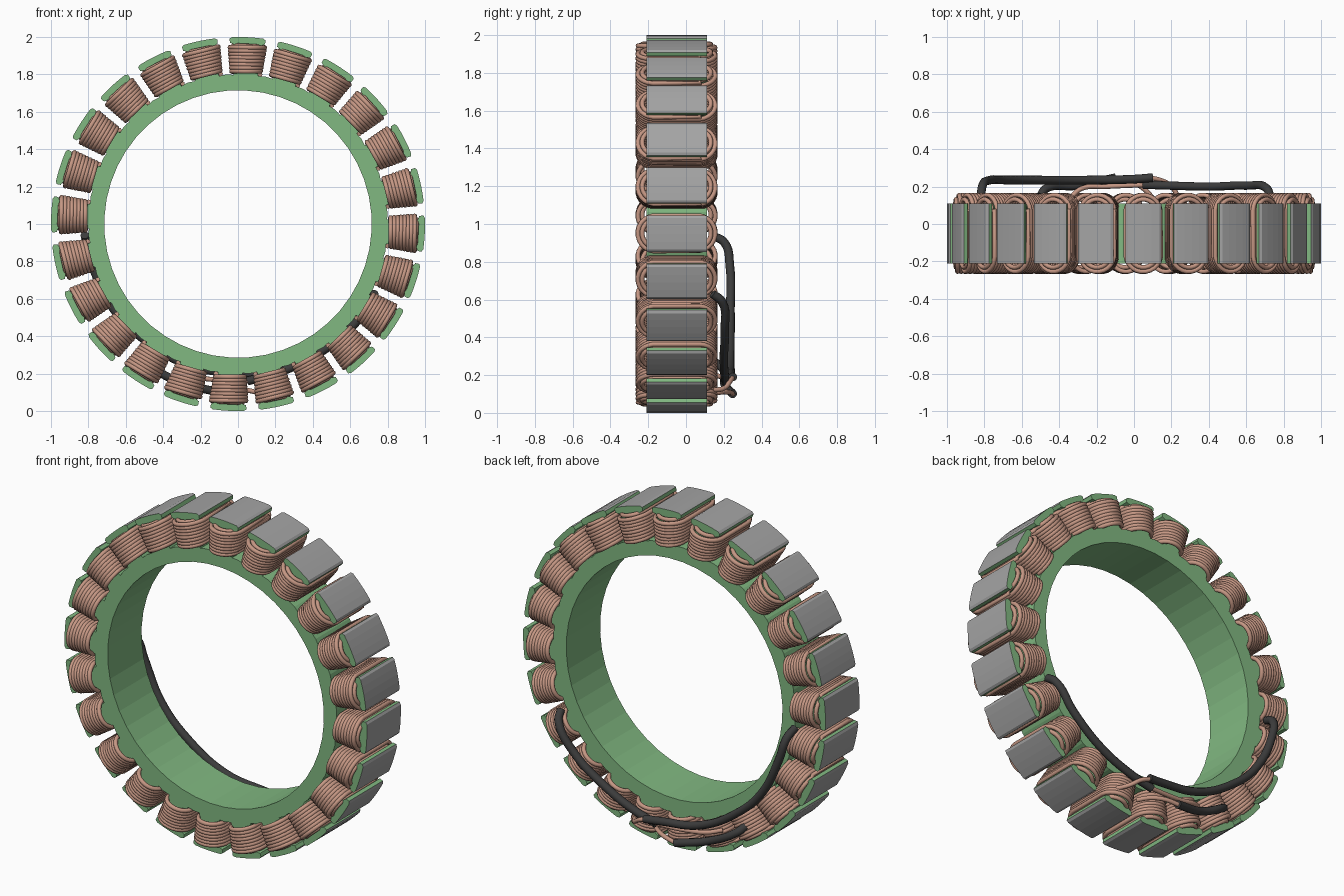
import bpy, bmesh
from math import sin, cos, pi, radians

cube = bpy.data.objects.get("Cube")
if cube:
    bpy.data.objects.remove(cube, do_unlink=True)

TEETH = 24
OFFSET = radians(3)
MID_Y = -0.05      # axial centre of the core
HALF = 0.16        # half of the core depth


def material(name, color):
    m = bpy.data.materials.new(name)
    m.use_nodes = True
    m.diffuse_color = (*color, 1)
    m.node_tree.nodes["Principled BSDF"].inputs["Base Color"].default_value = (*color, 1)
    return m


green = material("green coating", (0.22, 0.48, 0.22))
steel = material("bare steel", (0.37, 0.37, 0.37))
copper = material("copper wire", (0.56, 0.31, 0.23))
black = material("black sleeve", (0.045, 0.045, 0.045))


def add_object(name, data):
    ob = bpy.data.objects.new(name, data)
    bpy.context.collection.objects.link(ob)
    return ob


def mesh_from(bm, name, mats):
    bmesh.ops.recalc_face_normals(bm, faces=bm.faces)
    me = bpy.data.meshes.new(name)
    bm.to_mesh(me)
    bm.free()
    for m in mats:
        me.materials.append(m)
    return me


def tube(name, points, radius, mat, kind="POLY", sides=2):
    cu = bpy.data.curves.new(name, "CURVE")
    cu.dimensions = "3D"
    cu.bevel_depth = radius
    cu.bevel_resolution = sides
    cu.use_fill_caps = True
    sp = cu.splines.new(kind)
    if kind == "BEZIER":
        sp.bezier_points.add(len(points) - 1)
        for bp, p in zip(sp.bezier_points, points):
            bp.co = p
            bp.handle_left_type = bp.handle_right_type = "AUTO"
        sp.resolution_u = 6
    else:
        sp.points.add(len(points) - 1)
        for pt, p in zip(sp.points, points):
            pt.co = (*p, 1)
        sp.use_smooth = True
    cu.materials.append(mat)
    return cu


# Core ring: round bore, outside flat under each tooth
bm = bmesh.new()
loops = []
for k in range(2 * TEETH):
    a = OFFSET + k * pi / TEETH
    outer = 0.795 / (cos(pi / TEETH) if k % 2 else 1)
    section = [(0.715, -HALF), (outer, -HALF), (outer, HALF), (0.715, HALF)]
    loops.append([bm.verts.new((r * sin(a), MID_Y + y, 1 + r * cos(a))) for r, y in section])
for k, loop in enumerate(loops):
    nxt = loops[(k + 1) % len(loops)]
    for j in range(4):
        i = (j + 1) % 4
        bm.faces.new((loop[j], loop[i], nxt[i], nxt[j]))
add_object("core_ring", mesh_from(bm, "core_ring", [green]))

# Tooth: narrow stem and wide curved shoe, extruded along the axis
arc = [(sin(radians(d)) * r, cos(radians(d)) * r) for d, r in
       [(-5.6, 0.992), (-4.8, 1), (-2.4, 1), (0, 1), (2.4, 1), (4.8, 1), (5.6, 0.992)]]
profile = [(0.065, 0.76), (-0.065, 0.76), (-0.065, 0.955), (-0.094, 0.966)]
profile += arc + [(0.094, 0.966), (0.065, 0.955)]
bm = bmesh.new()
base = bm.faces.new([bm.verts.new((x, -HALF, z)) for x, z in profile])
ext = bmesh.ops.extrude_face_region(bm, geom=[base], use_keep_orig=True)
for v in ext["geom"]:
    if isinstance(v, bmesh.types.BMVert):
        v.co.y = HALF
bm.normal_update()
tooth = mesh_from(bm, "tooth", [green, steel])
for f in tooth.polygons:
    if f.normal.z > 0.5 and f.center.z > 0.98:
        f.material_index = 1


# Winding: tapered stadium-shaped helix with a tighter last turn on top
def stadium(t, w, length):
    a = 2 * pi * t
    x, y = w * cos(a), w * sin(a)
    return x, y + (length - w) * (1 if sin(a) >= 0 else -1)


TURNS, STEPS = 8, 24
path = []
for i in range(TURNS * STEPS + 1):
    f = i / (TURNS * STEPS)
    w = 0.077 + 0.018 * f
    x, y = stadium((i + 0.5) / STEPS, w, 0.205)
    path.append((x, y, 0.805 + 0.145 * f))
for i in range(STEPS + 1):
    x, y = stadium((i + 0.5) / STEPS, 0.074, 0.182)
    path.append((x, y, 0.953))
winding = tube("winding", path, 0.0125, copper)

for i in range(TEETH):
    for name, data in (("tooth", tooth), ("winding", winding)):
        ob = add_object(f"{name}_{i + 1}", data)
        ob.location = (0, MID_Y, 1)
        ob.rotation_euler.y = OFFSET + i * 2 * pi / TEETH

# Sleeved leads behind the core
sleeves = {
    "sleeve_long": [(-0.82, 0.14, 0.94), (-0.81, 0.205, 0.9), (-0.78, 0.232, 0.78), (-0.67, 0.235, 0.55),
                    (-0.5, 0.235, 0.38), (-0.25, 0.235, 0.24), (0, 0.24, 0.2), (0.1, 0.248, 0.19)],
    "sleeve_left": [(0.73, 0.14, 0.63), (0.71, 0.19, 0.59), (0.6, 0.205, 0.44), (0.4, 0.2, 0.29),
                    (0.2, 0.205, 0.2), (0.05, 0.21, 0.16)],
    "sleeve_short": [(-0.5, 0.15, 0.27), (-0.47, 0.19, 0.24), (-0.3, 0.205, 0.15), (-0.1, 0.248, 0.1)],
}
for name, pts in sleeves.items():
    add_object(name, tube(name, pts, 0.023, black, "BEZIER", 3))

# Bare wire ends joining the sleeves
leads = {
    "lead_left": [(0.24, 0.14, 0.12), (0.2, 0.2, 0.13), (0.14, 0.235, 0.17), (0.08, 0.248, 0.19)],
    "lead_right": [(-0.34, 0.14, 0.2), (-0.28, 0.19, 0.19), (-0.15, 0.2, 0.17), (0.07, 0.21, 0.16)],
    "lead_middle": [(0.1, 0.14, 0.1), (0.05, 0.19, 0.11), (-0.02, 0.23, 0.11), (-0.11, 0.248, 0.1)],
}
for name, pts in leads.items():
    add_object(name, tube(name, pts, 0.013, copper, "BEZIER"))
